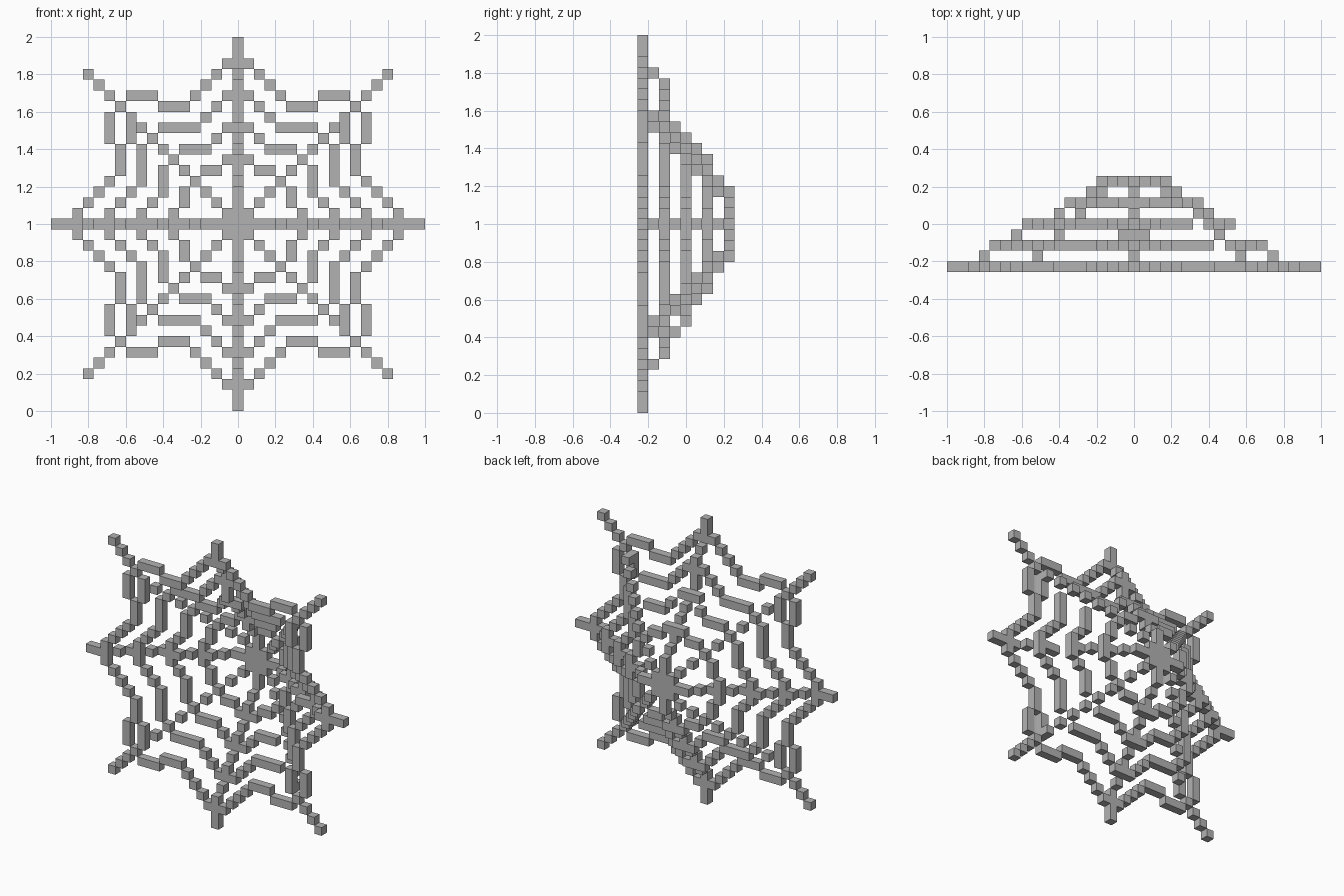
import bpy
import bmesh
from mathutils import Vector

old = bpy.data.objects.get("Cube")
if old:
    bpy.data.objects.remove(old, do_unlink=True)

UNIT = 2 / 35  # edge of one block
grey = bpy.data.materials.new("web grey")
grey.use_nodes = True
grey.diffuse_color = (0.45, 0.45, 0.45, 1)
bsdf = grey.node_tree.nodes["Principled BSDF"]
bsdf.inputs["Base Color"].default_value = grey.diffuse_color
bsdf.inputs["Roughness"].default_value = 0.9

taken = set()   # every filled block
parts = {}      # part name -> its blocks


def put(name, x, depth, z):
    block = (x, depth, z)
    if block not in taken:
        taken.add(block)
        parts.setdefault(name, []).append(block)


# Straight spokes: depth of each block from the hub outwards
def spoke(name, dx, dz, outer):
    depths = [4] * 4 + [3, 2, 2, 1, 0] + outer
    depths += [-4] * (18 - len(depths))
    for r, d in enumerate(depths):
        put(name, dx * r, d, dz * r)


spoke("spoke_top", 0, 1, [-1] + [-2] * 4 + [-3])
spoke("spoke_bottom", 0, -1, [0, -1, -2, -2, -3])
spoke("spoke_left", 1, 0, [0, -2, -2, -2, -3])
spoke("spoke_right", -1, 0, [0, 0, -1, -2, -2, -3])

# Diagonal spokes, slightly deeper on the left half
for sx, side in ((1, "left"), (-1, "right")):
    for sz, level in ((1, "upper"), (-1, "lower")):
        depths = [4, 4, 4, 3, 2, 2, 1, 0, -1, -2, -3]
        if sx < 0:
            depths = [4, 4, 4, 3, 2, 1, 0, -1, -2, -3, -4]
        depths += [-4] * 4
        for r, d in enumerate(depths):
            put(f"diagonal_{level}_{side}", sx * r, d, sz * r)


# Ring strands: (start, end, height) runs in one octant, mirrored to eight
def ring(name, depth, runs):
    for start, end, h in runs:
        for a in range(start, end + 1):
            for x, z in ((a, h), (h, a)):
                for sx in (1, -1):
                    for sz in (1, -1):
                        at_peak = name == "ring_middle" and sz * z == 9
                        put(name, sx * x, depth - at_peak, sz * z)


ring("ring_outer", -4, [(1, 1, 15), (2, 2, 14), (3, 3, 13), (4, 4, 12),
                        (5, 7, 11), (8, 10, 12)])
ring("ring_second", -2, [(1, 1, 12), (2, 2, 11), (3, 3, 10), (4, 7, 9)])
ring("ring_middle", 0, [(1, 1, 9), (2, 2, 8), (3, 5, 7)])
ring("ring_inner", 2, [(1, 1, 6), (2, 3, 5)])

# Upright corner strands beside the outer ring
for sx in (1, -1):
    for sz in (1, -1):
        for z in (8, 9, 10):
            put("corner_strands", sx * 10, -4, sz * z)

# Turn blocks into meshes, leaving out faces buried between blocks
AXES = [Vector(v) for v in ((1, 0, 0), (0, 1, 0), (0, 0, 1))]
for name, blocks in parts.items():
    bm = bmesh.new()
    for block in blocks:
        centre = Vector(block)
        for i in range(3):
            for s in (1, -1):
                n = AXES[i] * s
                if tuple(round(c) for c in centre + n) in taken:
                    continue
                u, v = AXES[(i + 1) % 3], AXES[(i + 2) % 3] * s
                corners = [(n + u * a + v * b) / 2
                           for a, b in ((-1, -1), (1, -1), (1, 1), (-1, 1))]
                bm.faces.new([bm.verts.new((centre + c) * UNIT + AXES[2])
                              for c in corners])
    bmesh.ops.remove_doubles(bm, verts=bm.verts, dist=UNIT / 100)
    mesh = bpy.data.meshes.new(name)
    bm.to_mesh(mesh)
    bm.free()
    mesh.materials.append(grey)
    bpy.context.collection.objects.link(bpy.data.objects.new(name, mesh))
